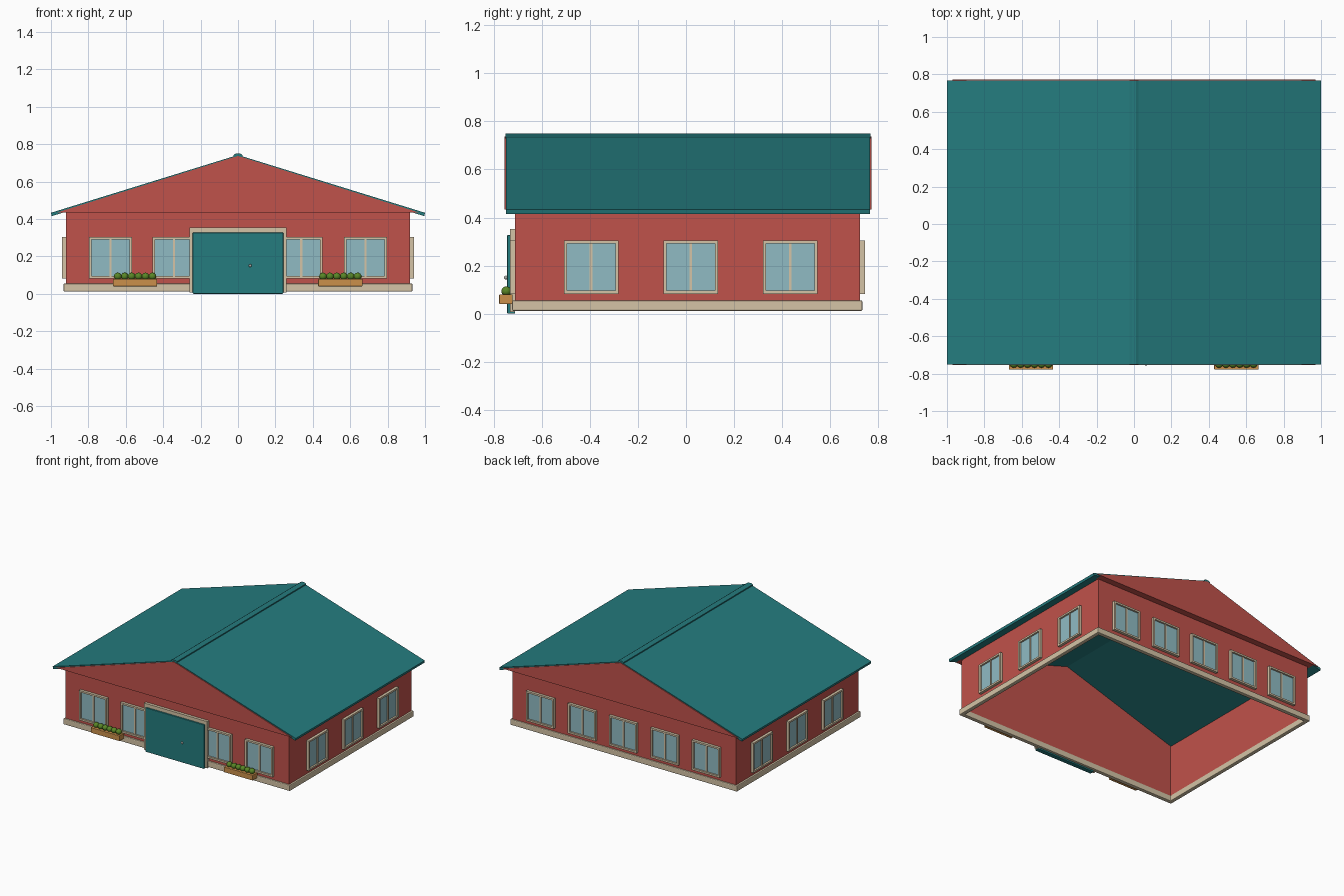
import bpy, bmesh, math
from mathutils import Matrix, Vector

if "Cube" in bpy.data.objects:
    bpy.data.objects.remove(bpy.data.objects["Cube"])


def material(name, rgb):
    m = bpy.data.materials.new(name)
    m.diffuse_color = (*rgb, 1)
    m.use_nodes = True
    m.node_tree.nodes["Principled BSDF"].inputs["Base Color"].default_value = m.diffuse_color
    return m


RED = material("barn red", (0.53, 0.085, 0.07))
TEAL = material("teal", (0.018, 0.20, 0.21))
CREAM = material("cream trim", (0.66, 0.55, 0.38))
GLASS = material("pale blue glass", (0.28, 0.50, 0.55))
WOOD = material("planter wood", (0.60, 0.28, 0.07))
GREEN = material("leaf green", (0.10, 0.24, 0.02))
METAL = material("handle metal", (0.45, 0.45, 0.42))


def finish(name, bm, mat, bevel=0.0, smooth=False):
    bmesh.ops.recalc_face_normals(bm, faces=bm.faces)
    me = bpy.data.meshes.new(name)
    bm.to_mesh(me)
    bm.free()
    me.materials.append(mat)
    ob = bpy.data.objects.new(name, me)
    bpy.context.collection.objects.link(ob)
    if bevel:
        b = ob.modifiers.new("bevel", "BEVEL")
        b.width, b.segments = bevel, 2
    if smooth:
        for p in me.polygons:
            p.use_smooth = True
    return ob


def add_box(bm, lo, hi, mat=Matrix()):
    lo, hi = Vector(lo), Vector(hi)
    m = mat @ Matrix.Translation((lo + hi) / 2) @ Matrix.Diagonal((*(hi - lo), 1))
    bmesh.ops.create_cube(bm, size=1, matrix=m)


def box(name, lo, hi, mat, bevel=0.0):
    bm = bmesh.new()
    add_box(bm, lo, hi)
    return finish(name, bm, mat, bevel)


def add_ring(bm, lo, hi, t, mat=Matrix()):
    """Rectangular tube: outline lo..hi in local xy, wall thickness t, along local z."""
    loops = []
    for d, z in ((0, lo[2]), (0, hi[2]), (t, hi[2]), (t, lo[2])):
        pts = [(lo[0] + d, lo[1] + d), (hi[0] - d, lo[1] + d),
               (hi[0] - d, hi[1] - d), (lo[0] + d, hi[1] - d)]
        loops.append([bm.verts.new(mat @ Vector((x, y, z))) for x, y in pts])
    for i in range(4):
        a, b = loops[i], loops[(i + 1) % 4]
        for j in range(4):
            k = (j + 1) % 4
            bm.faces.new((a[j], a[k], b[k], b[j]))


def ring(name, lo, hi, t, mat, bevel=0.0):
    bm = bmesh.new()
    add_ring(bm, lo, hi, t)
    return finish(name, bm, mat, bevel)


def prism(name, profile, y0, y1, mat):
    """Extrude an xz profile along y."""
    bm = bmesh.new()
    f = bm.faces.new([bm.verts.new((x, y0, z)) for x, z in profile])
    g = bmesh.ops.extrude_face_region(bm, geom=[f])["geom"]
    bmesh.ops.translate(bm, vec=(0, y1 - y0, 0),
                        verts=[v for v in g if isinstance(v, bmesh.types.BMVert)])
    return finish(name, bm, mat)


# Walls and plinth, open underneath
WX, YF, YB = 0.92, -0.712, 0.725
ring("walls", (-WX, YF, 0.03), (WX, YB, 0.438), 0.012, RED)
ring("plinth", (-0.933, -0.724, 0.011), (0.933, 0.735, 0.055), 0.03, CREAM, 0.006)

# Gables, nearly flush with the roof ends
gable = [(-0.97, 0.434), (0.97, 0.434), (0, 0.737)]
prism("front_gable", gable, -0.755, YF + 0.012, RED)
prism("back_gable", gable, YB - 0.012, 0.772, RED)

# Roof slopes and ridge cap
for side, s in (("left", -1), ("right", 1)):
    prism(side + "_roof", [(0, 0.742), (s, 0.433), (s * 0.996, 0.415), (0, 0.724)],
          -0.750, 0.767, TEAL)
prism("ridge_cap", [(-0.023, 0.728), (-0.023, 0.743), (-0.012, 0.749), (0.012, 0.749),
                    (0.023, 0.743), (0.023, 0.728)], -0.752, 0.768, TEAL)


def window(name, x, y, angle):
    """Framed two-pane window; local x across, local y up, local z outward."""
    m = (Matrix.Translation((x, y, 0.193)) @ Matrix.Rotation(angle, 4, "Z")
         @ Matrix.Rotation(math.pi / 2, 4, "X"))
    bm = bmesh.new()
    add_ring(bm, (-0.114, -0.111, -0.004), (0.114, 0.111, 0.020), 0.013, m)
    add_box(bm, (-0.006, -0.1, 0), (0.006, 0.1, 0.013), m)
    finish(name + "_frame", bm, CREAM)
    bm = bmesh.new()
    add_box(bm, (-0.104, -0.101, 0), (0.104, 0.101, 0.007), m)
    finish(name + "_glass", bm, GLASS)


for i, x in enumerate((-0.682, -0.342, 0, 0.338, 0.682)):
    if x:
        window(f"front_window_{i}", x, YF, 0)
    window(f"back_window_{i}", x, YB, math.pi)
for i, y in enumerate((-0.395, 0.02, 0.434)):
    window(f"right_window_{i}", WX, y, math.pi / 2)
    window(f"left_window_{i}", -WX, y, -math.pi / 2)

# Door, its frame and handle
box("left_door_jamb", (-0.26, -0.733, 0.006), (-0.236, YF, 0.353), CREAM)
box("right_door_jamb", (0.236, -0.733, 0.006), (0.26, YF, 0.353), CREAM)
box("door_lintel", (-0.236, -0.733, 0.323), (0.236, YF, 0.353), CREAM)
box("door", (-0.242, -0.745, 0.0), (0.242, YF, 0.327), TEAL, 0.003)
bm = bmesh.new()
bmesh.ops.create_uvsphere(bm, u_segments=12, v_segments=8, radius=0.008,
                          matrix=Matrix.Translation((0.065, -0.75, 0.15)))
finish("door_handle", bm, METAL, smooth=True)

# Planters with rounded shrubs
for side, cx in (("left", -0.55), ("right", 0.547)):
    box(side + "_planter", (cx - 0.118, -0.778, 0.04), (cx + 0.118, -0.722, 0.079), WOOD, 0.002)
    bm = bmesh.new()
    for i in range(6):
        m = Matrix.Translation((cx + (i - 2.5) * 0.037, -0.748, 0.093)) @ Matrix.Diagonal((1, 1, 0.95, 1))
        bmesh.ops.create_uvsphere(bm, u_segments=14, v_segments=10, radius=0.021, matrix=m)
    finish(side + "_shrubs", bm, GREEN, smooth=True)
